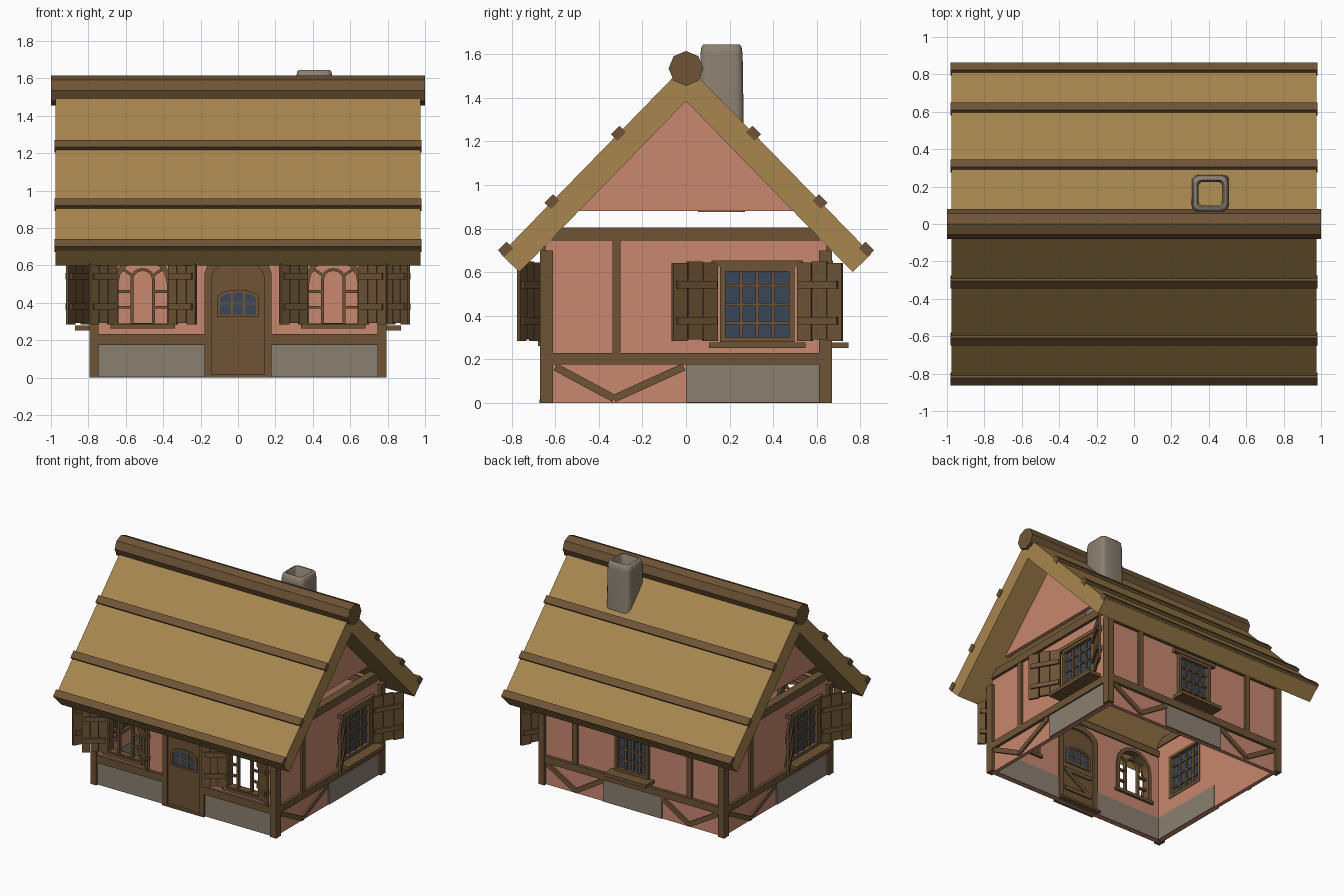
import bpy, bmesh, math
from mathutils import Matrix, Vector
from mathutils.geometry import tessellate_polygon

if "Cube" in bpy.data.objects:
    bpy.data.objects.remove(bpy.data.objects["Cube"])


def material(name, r, g, b):
    m = bpy.data.materials.new(name)
    m.diffuse_color = [((c / 255 + 0.055) / 1.055) ** 2.4 for c in (r, g, b)] + [1]
    m.use_nodes = True
    m.node_tree.nodes["Principled BSDF"].inputs["Base Color"].default_value = m.diffuse_color
    return m


WOOD = material("brown wood", 110, 84, 54)
PLASTER = material("pink plaster", 200, 135, 111)
THATCH = material("tan roof", 168, 134, 78)
STONE = material("grey stone", 139, 128, 113)
GLASS = material("blue glass", 56, 71, 90)


def side(deg, off):
    """Frame of a wall: u runs along it, w points outwards, z is up."""
    return (Matrix.Rotation(math.radians(deg), 4, 'Z') @ Matrix.Translation((0, -off, 0))
            @ Matrix.Diagonal((1, -1, 1, 1)))


FRONT, BACK = side(0, 0.645), side(180, 0.645)
RIGHT, LEFT = side(90, 0.77), side(270, 0.77)
AXIS = side(90, 0)          # u = y, w = x


class Part:
    def __init__(self, frame):
        self.bm, self.frame = bmesh.new(), frame

    def prism(self, loops, w0, w1, frame=None):
        f = frame or self.frame
        flat = [p for l in loops for p in l]
        a, b = [[self.bm.verts.new(f @ Vector((u, w, z))) for u, z in flat] for w in (w0, w1)]
        if len(flat) <= 4:
            caps = [tuple(range(len(flat)))]
        else:
            caps = tessellate_polygon([[Vector((u, z, 0)) for u, z in l] for l in loops])
        for c in caps:
            self.bm.faces.new([a[i] for i in c])
            self.bm.faces.new([b[i] for i in reversed(c)])
        s = 0
        for l in loops:
            n = len(l)
            for i in range(n):
                j, k = s + i, s + (i + 1) % n
                self.bm.faces.new((a[j], a[k], b[k], b[j]))
            s += n
        return self

    def box(self, u0, u1, z0, z1, w0, w1, frame=None):
        return self.prism([rect(u0, u1, z0, z1)], w0, w1, frame)

    def bar(self, p, q, width, w0, w1):
        p, q = Vector(p), Vector(q)
        d = (q - p).normalized() * width / 2
        n = Vector((-d.y, d.x))
        return self.prism([[p + n, q + n, q - n, p - n]], w0, w1)

    def done(self, name, mat, smooth=False):
        bmesh.ops.recalc_face_normals(self.bm, faces=self.bm.faces)
        me = bpy.data.meshes.new(name)
        self.bm.to_mesh(me)
        self.bm.free()
        me.materials.append(mat)
        if smooth:
            me.shade_smooth()
            me.set_sharp_from_angle(angle=math.radians(50))
        ob = bpy.data.objects.new(name, me)
        bpy.context.collection.objects.link(ob)
        return ob


def rect(u0, u1, z0, z1):
    return [(u0, z0), (u1, z0), (u1, z1), (u0, z1)]


def arch(c, hw, z0, spring, rise, n=8):
    top = [(c + hw * math.cos(math.pi * i / n), spring + rise * math.sin(math.pi * i / n))
           for i in range(n + 1)]
    return [(c - hw, z0), (c + hw, z0)] + top


def shutters(frame, name, hinges, width, angle):
    """Plank shutters standing ajar; hinges are (u, direction) pairs."""
    p = Part(frame)
    for u, d in hinges:
        f = (frame @ Matrix.Translation((u, 0.018, 0)) @ Matrix.Diagonal((d, 1, 1, 1))
             @ Matrix.Rotation(math.radians(angle), 4, 'Z'))
        for i, (lo, hi) in enumerate(((0.285, 0.645), (0.292, 0.65), (0.283, 0.642))):
            p.box(width * i / 3 + 0.002, width * (i + 1) / 3 - 0.002, lo, hi, 0, 0.016, f)
        for z in (0.36, 0.525):
            p.box(0.01, width - 0.02, z, z + 0.035, -0.012, 0.028, f)
    p.done(name, WOOD)


def glazed_window(frame, name, c, hw, cols, sill):
    """Framed window with panes, sill and lintel."""
    z0, z1, g = 0.28, 0.625, hw - 0.025
    p = Part(frame)
    p.prism([rect(c - hw, c + hw, z0, z1), rect(c - g, c + g, z0 + .022, z1 - .022)], -0.035, 0.025)
    p.box(c - sill, c + sill, 0.252, 0.278, -0.01, 0.102)
    p.box(c - hw - 0.04, c + hw + 0.04, z1, z1 + 0.028, -0.01, 0.03)
    for i in range(1, cols):
        u = c - g + 2 * g * i / cols
        p.box(u - 0.008, u + 0.008, z0 + 0.02, z1 - 0.02, -0.02, 0.01)
    for i in range(1, 4):
        z = z0 + (z1 - z0) * i / 4
        p.box(c - g, c + g, z - 0.007, z + 0.007, -0.019, 0.009)
    p.done(name + "_frame", WOOD)
    Part(frame).box(c - g, c + g, z0 + .02, z1 - .02, -0.008, -0.002).done(name + "_glass", GLASS)


# Roof: thatched chevron, battens and eight-sided ridge pole
roof = [(0, 1.555), (0.85, 0.683), (0.765, 0.60), (0, 1.385), (-0.765, 0.60), (-0.85, 0.683)]
Part(AXIS).prism([roof], -0.975, 0.975).done("roof", THATCH)
p = Part(AXIS)
for s in (-1, 1):
    for y in (0.31, 0.615, 0.828):
        z, t = 1.555 - 1.026 * y, 0.0275
        p.bar((s * (y - t * .7), z + t * .716), (s * (y + t * .7), z - t * .716), 0.042, -0.98, 0.98)
p.done("roof_battens", WOOD)
p = Part(AXIS)
p.prism([[(0.08 * math.sin(math.pi * i / 4), 1.535 + 0.08 * math.cos(math.pi * i / 4))
          for i in range(8)]], -1, 1)
p.done("ridge_pole", WOOD)

# Gables, with an open gap above the side walls
for f, n in ((RIGHT, "right"), (LEFT, "left")):
    Part(f).prism([[(-0.495, 0.88), (0.495, 0.88), (0, 1.388)]], -0.03, 0).done(n + "_gable", PLASTER)

# Chimney: hollow tapered tube with rounded corners
bm_part = Part(AXIS)
rings = []
for h, z in ((0.108, 0.875), (0.097, 1.60), (0.092, 1.635), (0.083, 1.645),
             (0.072, 1.645), (0.063, 1.63), (0.062, 0.875)):
    r, ring = h * 0.35, []
    for q in range(4):
        for k in range(4):
            a = math.pi / 2 * (q + k / 3)
            cx, cy = [(1, 1), (-1, 1), (-1, -1), (1, -1)][q]
            ring.append(bm_part.bm.verts.new((0.408 + cx * (h - r) + r * math.cos(a),
                                              0.163 + cy * (h - r) + r * math.sin(a), z)))
    rings.append(ring)
for i, a in enumerate(rings):
    b = rings[(i + 1) % len(rings)]
    for j in range(16):
        k = (j + 1) % 16
        bm_part.bm.faces.new((a[j], a[k], b[k], b[j]))
bm_part.done("chimney", STONE, smooth=True)

# Plaster walls with openings
WIN = 0.51
holes = [arch(c, 0.135, 0.285, 0.50, 0.13) for c in (-WIN, WIN)]
Part(FRONT).prism([rect(-0.77, 0.77, 0, 0.725)] + holes + [arch(0, 0.15, 0.01, 0.54, 0.09)],
                  -0.03, 0).done("front_wall", PLASTER)
Part(BACK).prism([rect(-0.77, 0.77, 0, 0.725), rect(-0.12, 0.12, 0.30, 0.605)],
                 -0.03, 0).done("back_wall", PLASTER)
C = 0.327
outline = [(-0.645, 0), (0.645, 0), (0.645, 0.72), (0.57, 0.80), (-0.57, 0.80), (-0.645, 0.72)]

for f, n in ((RIGHT, "right"), (LEFT, "left")):
    Part(f).prism([outline, rect(C - .15, C + .15, 0.30, 0.605)], -0.03, 0).done(n + "_wall", PLASTER)
    # Side timbers: beams, stud and V brace
    p = Part(f)
    p.box(-0.61, 0.61, 0.175, 0.23, -0.01, 0.022)
    p.prism([[(-0.62, 0.745), (0.62, 0.745), (0.57, 0.805), (-0.57, 0.805)]], -0.04, 0.022)
    p.box(-0.337, -0.30, 0.23, 0.745, -0.01, 0.018)
    p.bar((-0.60, 0.165), (-0.33, 0.02), 0.035, -0.01, 0.016)
    p.bar((-0.33, 0.02), (-0.01, 0.165), 0.035, -0.01, 0.015)
    p.done(n + "_timbers", WOOD)
    Part(f).box(0, 0.61, 0.002, 0.176, -0.034, 0.01).done(n + "_stone_base", STONE)
    glazed_window(f, n + "_window", C, 0.17, 4, 0.222)
    shutters(f, n + "_shutters", ((0.14, -1), (0.515, 1)), 0.24, 30)

# Corner posts and eave beams
p = Part(FRONT)
for sx in (-1, 1):
    for f in (FRONT, BACK):
        p.box(sx * 0.77 - 0.025, sx * 0.77 + 0.025, 0, 0.70, -0.035, 0.025, f)
for f in (FRONT, BACK):
    p.box(-0.745, 0.745, 0.67, 0.72, -0.04, 0.018, f)
p.done("corner_posts", WOOD)

# Back timbers, stone and window
p = Part(BACK).box(-0.745, 0.745, 0.175, 0.23, -0.01, 0.022)
for s in (-1, 1):
    p.box(s * 0.49 - 0.02, s * 0.49 + 0.02, 0.23, 0.70, -0.01, 0.018)
    p.bar((s * 0.73, 0.165), (s * 0.485, 0.02), 0.035, -0.01, 0.016)
    p.bar((s * 0.485, 0.02), (s * 0.25, 0.165), 0.035, -0.01, 0.015)
p.done("back_timbers", WOOD)
Part(BACK).box(-0.25, 0.25, 0.002, 0.176, -0.034, 0.01).done("back_stone_base", STONE)
glazed_window(BACK, "back_window", 0, 0.145, 4, 0.18)

# Front base and beam on both sides of the door
for s, n in ((-1, "left"), (1, "right")):
    u0, u1 = sorted((s * 0.175, s * 0.745))
    Part(FRONT).box(u0, u1, 0.175, 0.232, -0.01, 0.022).done("front_beam_" + n, WOOD)
    Part(FRONT).box(u0, u1, 0.002, 0.176, -0.034, 0.01).done("front_stone_base_" + n, STONE)

    # Open arched window with tracery, sill and shutters
    c = s * WIN
    p = Part(FRONT)
    p.prism([arch(c, 0.158, 0.275, 0.50, 0.155), arch(c, 0.13, 0.29, 0.50, 0.128)], -0.04, 0.02)
    p.prism([arch(c, 0.066, 0.285, 0.525, 0.06), arch(c, 0.05, 0.291, 0.525, 0.045)], -0.02, 0.005)
    for t in (-1, 1):
        for z in (0.375, 0.46):
            p.bar((c + t * 0.055, z), (c + t * 0.135, z), 0.014, -0.018, 0.003)
        p.bar((c + t * 0.055, 0.545), (c + t * 0.12, 0.59), 0.014, -0.018, 0.003)
    p.box(c - 0.172, c + 0.172, 0.262, 0.285, -0.05, 0.035)
    p.done("arched_window_" + n, WOOD)
    shutters(FRONT, "front_shutters_" + n, ((c - 0.142, -1), (c + 0.142, 1)), 0.18, 34)

# Door: arched frame, leaf, threshold, diagonal brace and small window
p = Part(FRONT)
p.prism([arch(0, 0.178, 0.0, 0.56, 0.10), arch(0, 0.14, 0.01, 0.54, 0.08)], -0.04, 0.026)
p.box(-0.178, 0.178, 0, 0.016, -0.07, 0.028)
p.done("door_frame", WOOD)
p = Part(FRONT).prism([arch(0, 0.145, 0.012, 0.54, 0.085)], -0.025, 0.008)
for z in (0.10, 0.25):
    p.box(-0.12, 0.12, z, z + 0.03, -0.035, -0.02)
p.bar((-0.11, 0.12), (0.11, 0.26), 0.03, -0.034, -0.02)
p.done("door", WOOD)
Part(FRONT).prism([arch(0, 0.10, 0.335, 0.42, 0.038)], -0.029, 0.012).done("door_glass", GLASS)
p = Part(FRONT)
p.prism([arch(0, 0.112, 0.323, 0.425, 0.045), arch(0, 0.096, 0.338, 0.418, 0.036)], -0.034, 0.018)
for u in (-0.033, 0.033):
    p.box(u - 0.006, u + 0.006, 0.33, 0.455, -0.032, 0.016)
p.box(-0.10, 0.10, 0.39, 0.402, -0.031, 0.015)
p.done("door_window_frame", WOOD)
